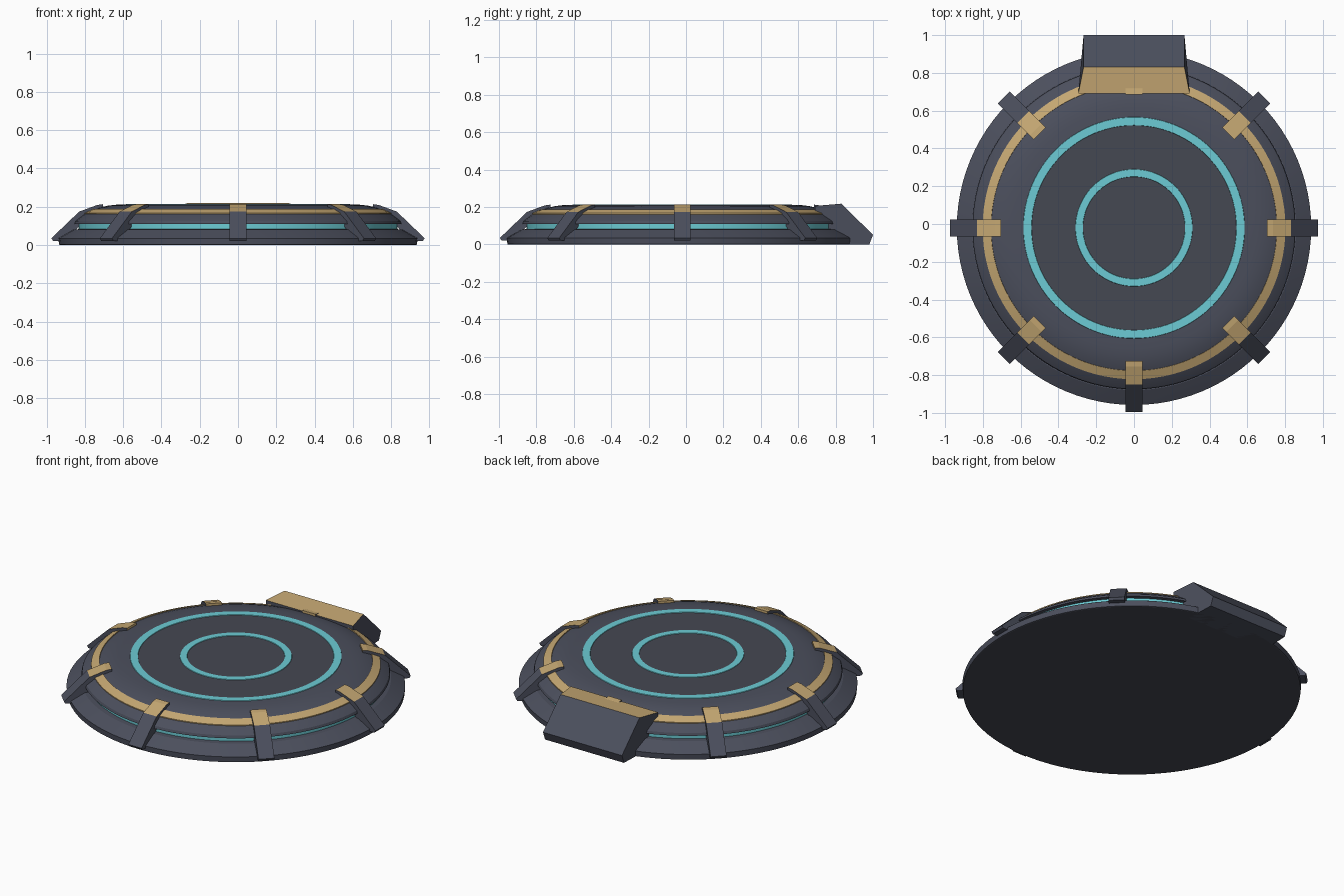
import bpy, bmesh, math
from mathutils import Vector, Matrix

if "Cube" in bpy.data.objects:
    bpy.data.objects.remove(bpy.data.objects["Cube"], do_unlink=True)

CENTRE = Vector((0, -0.02, 0))
SEGMENTS = 96


def material(name, rgb):
    m = bpy.data.materials.new(name)
    m.use_nodes = True
    colour = (*rgb, 1)
    m.diffuse_color = colour
    m.node_tree.nodes["Principled BSDF"].inputs["Base Color"].default_value = colour
    return m


HULL = material("slate_hull", (0.071, 0.078, 0.109))
PLATE = material("dark_plate", (0.060, 0.065, 0.085))
GOLD = material("muted_gold", (0.56, 0.39, 0.17))
GLOW = material("cyan_glow", (0.15, 0.60, 0.66))


def finish(name, bm, mats, smooth=False):
    bmesh.ops.recalc_face_normals(bm, faces=bm.faces)
    mesh = bpy.data.meshes.new(name)
    bm.to_mesh(mesh)
    bm.free()
    for m in mats:
        mesh.materials.append(m)
    obj = bpy.data.objects.new(name, mesh)
    bpy.context.collection.objects.link(obj)
    if smooth:
        bpy.ops.object.select_all(action='DESELECT')
        obj.select_set(True)
        bpy.context.view_layer.objects.active = obj
        bpy.ops.object.shade_smooth_by_angle(angle=math.radians(20))
    return obj


def lathe(name, profile, mat, closed=False):
    """Spin an (r, z) profile around the vertical axis; closed joins its ends."""
    bm = bmesh.new()
    verts = [bm.verts.new((r, 0, z)) for r, z in profile]
    pairs = list(zip(verts, verts[1:]))
    if closed:
        pairs.append((verts[-1], verts[0]))
    edges = [bm.edges.new(p) for p in pairs]
    bmesh.ops.spin(bm, geom=verts + edges, axis=(0, 0, 1), cent=(0, 0, 0),
                   angle=math.tau, steps=SEGMENTS, use_merge=True)
    bmesh.ops.remove_doubles(bm, verts=bm.verts, dist=0.0001)
    bmesh.ops.translate(bm, verts=bm.verts, vec=CENTRE)
    return finish(name, bm, [mat], smooth=True)


def prism(bm, profile, half_width):
    """Extrude a (y, z) profile across x; half_width gives the width at each y."""
    sides = [[bm.verts.new((s * half_width(y), y, z)) for y, z in profile]
             for s in (-1, 1)]
    for side in sides:
        bm.faces.new(side)
    n = len(profile)
    return [bm.faces.new((sides[0][i], sides[0][(i + 1) % n],
                          sides[1][(i + 1) % n], sides[1][i])) for i in range(n)]


# Base disc with a sloped rim, and its dark underside
lathe("base_disc", [(0.935, 0.002), (0.938, 0.035), (0.925, 0.043),
                    (0.86, 0.08), (0.80, 0.085)], HULL)
lathe("underside", [(0, 0), (0.93, 0), (0.935, 0.002)], PLATE)

# Glowing channel recessed under the lip of the upper hull
lathe("glow_channel", [(0.832, 0.08), (0.832, 0.115)], GLOW)

# Upper hull: lip, sloped wall and rounded shoulder
lathe("upper_hull", [(0.80, 0.11), (0.855, 0.11), (0.85, 0.125), (0.80, 0.163),
                     (0.755, 0.183), (0.72, 0.196), (0.68, 0.205),
                     (0.64, 0.210), (0.585, 0.212)], HULL)
lathe("top_plate", [(0.585, 0.212), (0, 0.212)], PLATE)

# Gold band around the shoulder
lathe("gold_band", [(0.802, 0.158), (0.802, 0.167), (0.757, 0.187),
                    (0.755, 0.178)], GOLD, closed=True)

# Glowing rings on the deck
for name, inner, outer in (("outer_glow_ring", 0.540, 0.588),
                           ("inner_glow_ring", 0.268, 0.312)):
    lathe(name, [(inner, 0.208), (inner + 0.003, 0.215),
                 (outer - 0.003, 0.215), (outer, 0.208)], GLOW, closed=True)

# Eight clamps with gold caps
RIB = [(0.705, 0.17), (0.705, 0.213), (0.735, 0.209), (0.83, 0.174),
       (0.975, 0.035), (0.967, 0.022), (0.90, 0.022), (0.80, 0.13)]
for i in range(8):
    bm = bmesh.new()
    faces = prism(bm, RIB, lambda y: 0.045)
    for f in faces[:3]:
        f.material_index = 1
    bmesh.ops.rotate(bm, verts=bm.verts, cent=(0, 0, 0),
                     matrix=Matrix.Rotation(i * math.tau / 8, 3, 'Z'))
    bmesh.ops.translate(bm, verts=bm.verts, vec=CENTRE)
    finish(f"clamp_{i + 1}", bm, [HULL, GOLD])

# Rear console: gold top and a sloped panel framed in cyan
CONSOLE = [(0.69, 0.05), (0.69, 0.206), (0.83, 0.218),
           (1.0, 0.052), (0.98, 0.0), (0.80, 0.0)]
bm = bmesh.new()
faces = prism(bm, CONSOLE, lambda y: 0.267 + 0.028 * max(0, (0.83 - y) / 0.14))
faces[1].material_index = 1
panel = faces[2]
frame = bmesh.ops.inset_individual(bm, faces=[panel], thickness=0.007)
for f in frame["faces"]:
    f.material_index = 2
panel.material_index = 0
finish("rear_console", bm, [HULL, GOLD, GLOW])
